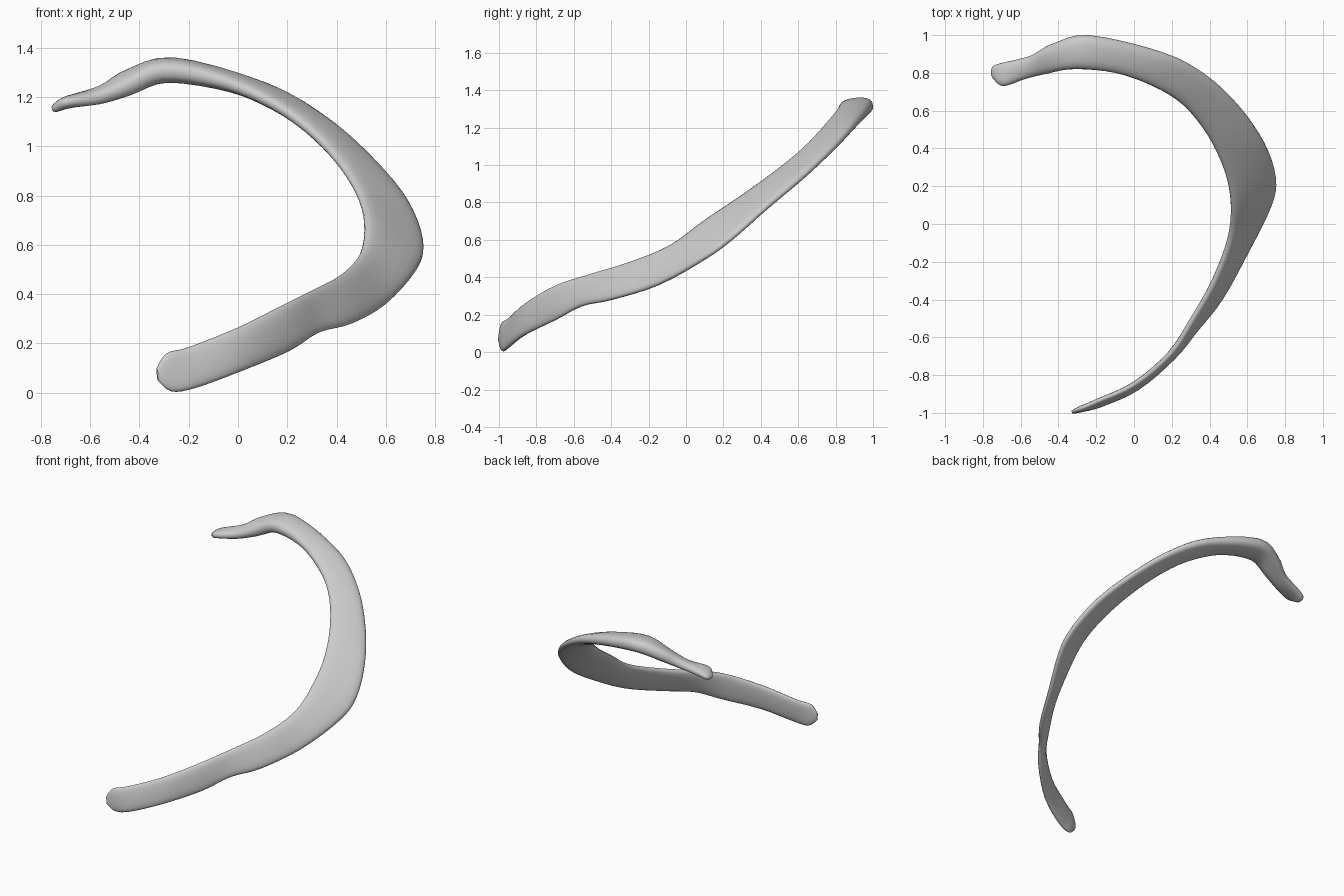
import bpy
import bmesh
from math import sin, cos, tau, copysign
from mathutils import Vector

SIDES = 20      # points around each cross-section
STEPS = 4       # interpolated sections between two stations

default_cube = bpy.data.objects.get("Cube")
if default_cube:
    bpy.data.objects.remove(default_cube, do_unlink=True)

# Stations along the band, in hundredths of a unit:
# inner edge point, outer edge point, half thickness
stations = [
    ((-33, -99.5, 10), (-32.5, -99.8, 5), 0.8),
    ((-29, -98, 16), (-27, -98, 0.5), 1.7),
    ((-20, -94, 18.5), (-17, -95.5, 2), 2),
    ((0, -85, 26.5), (2, -86.5, 9), 2.2),
    ((19, -69, 36), (21, -70, 17), 2.3),
    ((31, -50, 42), (33, -56, 24.5), 2.4),
    ((42, -30, 48), (46, -40, 28), 2.6),
    ((50, -8, 57), (60, -15, 36), 2.8),
    ((51.5, 10, 70), (72.5, 10, 50), 3),
    ((48, 28, 82), (75, 25, 61), 3),
    ((39, 47, 95.5), (69, 43, 77), 3),
    ((26, 63, 108.5), (56, 62, 93), 3),
    ((10, 73, 119), (38, 79, 109), 3.2),
    ((-10, 80, 127), (15, 91, 122), 3.8),
    ((-31, 82, 130), (-24, 100, 132), 5),
    ((-45, 80, 123), (-44, 95, 129), 4.4),
    ((-57, 77, 119), (-55, 89, 123), 3.2),
    ((-69, 73, 118), (-69, 85.5, 118), 2.6),
    ((-74, 76.5, 115.5), (-74, 84, 116), 1.8),
    ((-75.5, 78.5, 115), (-75.5, 82, 115.5), 0.8),
]


def spline(a, b, c, d, t):
    """Smooth value between b and c."""
    return b + (c - a) * (t / 2) + (a * 2 - b * 5 + c * 4 - d) * (t * t / 2) \
        + (b * 3 - a - c * 3 + d) * (t ** 3 / 2)


def sample(track):
    """Fill a track of stations with smooth in-between values."""
    padded = [track[0]] + track + [track[-1]]
    result = []
    for i in range(len(track) - 1):
        result += [spline(*padded[i:i + 4], k / STEPS) for k in range(STEPS)]
    return result + [track[-1]]


def rounded(v):
    """Flatten a circle coordinate toward a soft box."""
    return copysign(abs(v) ** 0.8, v)


inner = sample([Vector(s[0]) / 100 for s in stations])
outer = sample([Vector(s[1]) / 100 for s in stations])
thick = sample([s[2] / 100 for s in stations])
centre = [(a + b) / 2 for a, b in zip(inner, outer)]

# Sweep the flat rounded section along the two edges
bm = bmesh.new()
rings = []
last = len(centre) - 1
for i, mid in enumerate(centre):
    half = (inner[i] - outer[i]) / 2
    along = centre[min(i + 1, last)] - centre[max(i - 1, 0)]
    normal = along.cross(half).normalized()
    rings.append([
        bm.verts.new(mid + half * rounded(cos(tau * k / SIDES))
                     + normal * thick[i] * rounded(sin(tau * k / SIDES)))
        for k in range(SIDES)])

for near, far in zip(rings, rings[1:]):
    for k in range(SIDES):
        n = (k + 1) % SIDES
        bm.faces.new((near[k], near[n], far[n], far[k]))
bm.faces.new(rings[0])
bm.faces.new(rings[-1])
bmesh.ops.recalc_face_normals(bm, faces=bm.faces)

mesh = bpy.data.meshes.new("curved_band")
bm.to_mesh(mesh)
bm.free()
band = bpy.data.objects.new("curved_band", mesh)
bpy.context.collection.objects.link(band)

# Single plain grey
grey = bpy.data.materials.new("light_grey")
grey.use_nodes = True
colour = (0.6, 0.6, 0.6, 1)
grey.diffuse_color = colour
grey.node_tree.nodes["Principled BSDF"].inputs["Base Color"].default_value = colour
mesh.materials.append(grey)

bpy.context.view_layer.objects.active = band
band.select_set(True)
bpy.ops.object.shade_smooth_by_angle(angle=1.0)
